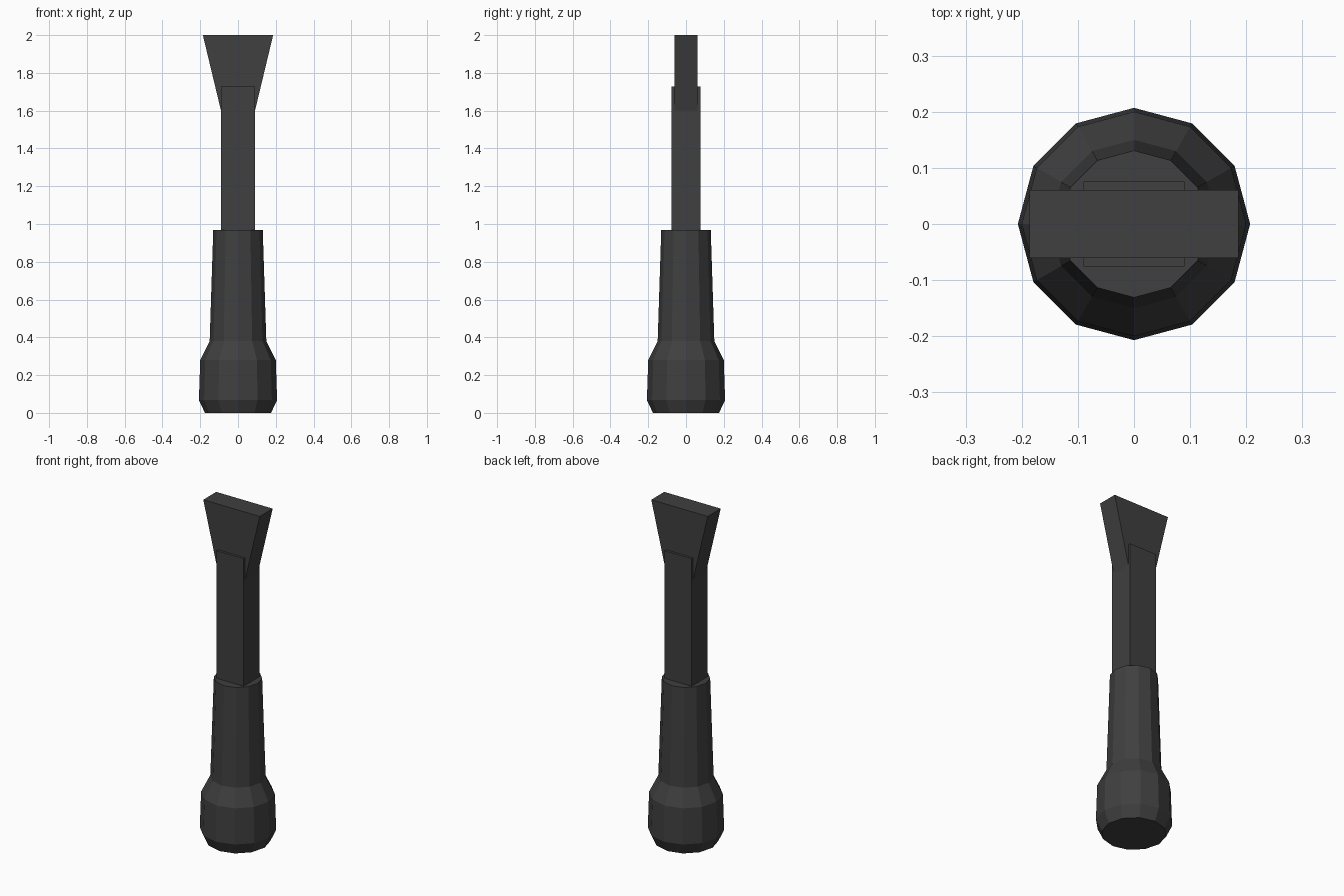
import bpy
import bmesh
import math

if "Cube" in bpy.data.objects:
    bpy.data.objects.remove(bpy.data.objects["Cube"])

grey = bpy.data.materials.new("dark grey")
grey.diffuse_color = (0.05, 0.05, 0.05, 1)
grey.use_nodes = True
grey.node_tree.nodes["Principled BSDF"].inputs["Base Color"].default_value = grey.diffuse_color


def build_stack(name, rings):
    """Bridge equal-length rings from bottom to top and cap both ends."""
    bm = bmesh.new()
    loops = [[bm.verts.new(p) for p in ring] for ring in rings]
    n = len(loops[0])
    for low, high in zip(loops, loops[1:]):
        for i in range(n):
            j = (i + 1) % n
            bm.faces.new((low[i], low[j], high[j], high[i]))
    bm.faces.new(loops[0][::-1])
    bm.faces.new(loops[-1])
    mesh = bpy.data.meshes.new(name)
    bm.to_mesh(mesh)
    bm.free()
    mesh.materials.append(grey)
    bpy.context.collection.objects.link(bpy.data.objects.new(name, mesh))


def circle(r, z, n=12):
    return [(r * math.cos(math.tau * i / n), r * math.sin(math.tau * i / n), z)
            for i in range(n)]


def rect(x, y, z):
    return [(-x, -y, z), (x, -y, z), (x, y, z), (-x, y, z)]


# Twelve-sided handle with a swollen butt
handle_profile = [(0.175, 0), (0.207, 0.068), (0.2, 0.28), (0.15, 0.38), (0.131, 0.968)]
build_stack("handle", [circle(r, z) for r, z in handle_profile])

# Rectangular shaft
build_stack("shaft", [rect(0.09, 0.076, 0.968), rect(0.09, 0.076, 1.728)])

# Flared blade, thinner than the shaft
build_stack("blade", [rect(0.09, 0.061, 1.6), rect(0.186, 0.061, 2.0)])
